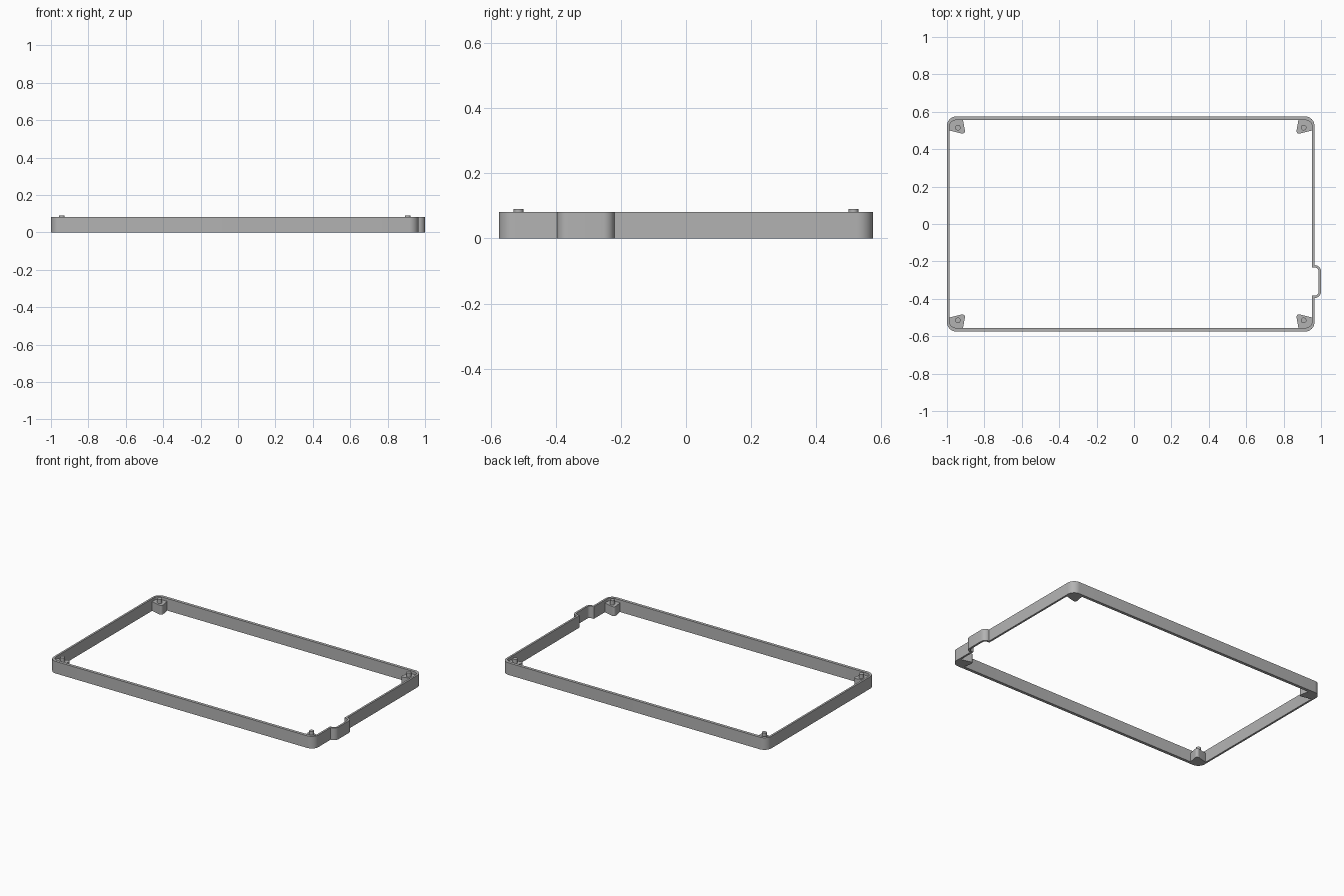
import bpy, bmesh, math
from mathutils import Vector

cube = bpy.data.objects.get("Cube")
if cube:
    bpy.data.objects.remove(cube, do_unlink=True)

grey = bpy.data.materials.new("plain grey")
grey.use_nodes = True
COLOR = (0.45, 0.45, 0.45, 1)
grey.diffuse_color = COLOR
grey.node_tree.nodes["Principled BSDF"].inputs["Base Color"].default_value = COLOR

LEFT, RIGHT, DEPTH = -1.0, 0.965, 0.575
MID = (LEFT + RIGHT) / 2
SIDE, LONG = 0.013, 0.02          # wall thicknesses
HEIGHT, PAD_TOP, PIN_TOP = 0.081, 0.062, 0.09


def rounded(corners, steps=8):
    """Polygon outline from (x, y, radius) corners, filleting each one."""
    points = []
    for i, (x, y, r) in enumerate(corners):
        p = Vector((x, y))
        if r == 0:
            points.append(p)
            continue
        a = (Vector(corners[i - 1][:2]) - p).normalized()
        b = (Vector(corners[(i + 1) % len(corners)][:2]) - p).normalized()
        half = a.angle(b) / 2
        centre = p + (a + b).normalized() * r / math.sin(half)
        start = p + a * r / math.tan(half) - centre
        end = p + b * r / math.tan(half) - centre
        turn = start.angle(end)
        for k in range(steps + 1):
            t = k / steps
            points.append(centre + (start * math.sin((1 - t) * turn)
                                    + end * math.sin(t * turn)) / math.sin(turn))
    return points


def prism(name, outlines, bottom, top):
    """Fill nested outlines (the second is a hole) and extrude upward."""
    bm = bmesh.new()
    edges = []
    for outline in outlines:
        verts = [bm.verts.new((p.x, p.y, bottom)) for p in outline]
        edges += [bm.edges.new((v, verts[i - 1])) for i, v in enumerate(verts)]
    bmesh.ops.triangle_fill(bm, use_beauty=True, edges=edges)
    solid = bmesh.ops.extrude_face_region(bm, geom=bm.faces[:])
    moved = [g for g in solid["geom"] if isinstance(g, bmesh.types.BMVert)]
    bmesh.ops.translate(bm, vec=(0, 0, top - bottom), verts=moved)
    bmesh.ops.recalc_face_normals(bm, faces=bm.faces[:])
    mesh = bpy.data.meshes.new(name)
    bm.to_mesh(mesh)
    bm.free()
    mesh.materials.append(grey)
    obj = bpy.data.objects.new(name, mesh)
    bpy.context.collection.objects.link(obj)
    bpy.ops.object.select_all(action="DESELECT")
    obj.select_set(True)
    bpy.context.view_layer.objects.active = obj
    bpy.ops.object.shade_smooth_by_angle(angle=math.radians(30))
    return obj


def frame_outline(side, long, corner, bulge):
    """Rounded rectangle with the bulge on the +x wall."""
    l, r, d = LEFT + side, RIGHT - side, DEPTH - long
    low, high = -0.396 + side, -0.22 - side
    return rounded([(l, -d, corner), (r, -d, corner),
                    (r, low, 0), (1 - side, low, bulge),
                    (1 - side, high, bulge), (r, high, 0),
                    (r, d, corner), (l, d, corner)])


# Thin perimeter wall
prism("perimeter_wall", [frame_outline(0, 0, 0.05, 0.034),
                         frame_outline(SIDE, LONG, 0.034, 0.021)], 0, HEIGHT)

# Corner mounting pads with locating pins
for sx, side_name in ((-1, "right"), (1, "left")):
    for sy, end_name in ((-1, "front"), (1, "back")):
        def place(corners):
            return [(MID + sx * (RIGHT - MID - u), sy * (DEPTH - v), r)
                    for u, v, r in corners]
        label = f"{end_name}_{side_name}"
        pad = place([(0.006, 0.01, 0.042), (0.084, 0.01, 0),
                     (0.1, 0.097, 0.014), (0.006, 0.073, 0)])
        prism("corner_pad_" + label, [rounded(pad)], 0, PAD_TOP)
        x, y, _ = place([(0.058, 0.06, 0)])[0]
        pin = [Vector((x + 0.015 * math.cos(a * math.tau / 24),
                       y + 0.015 * math.sin(a * math.tau / 24))) for a in range(24)]
        prism("locating_pin_" + label, [pin], PAD_TOP - 0.01, PIN_TOP)
